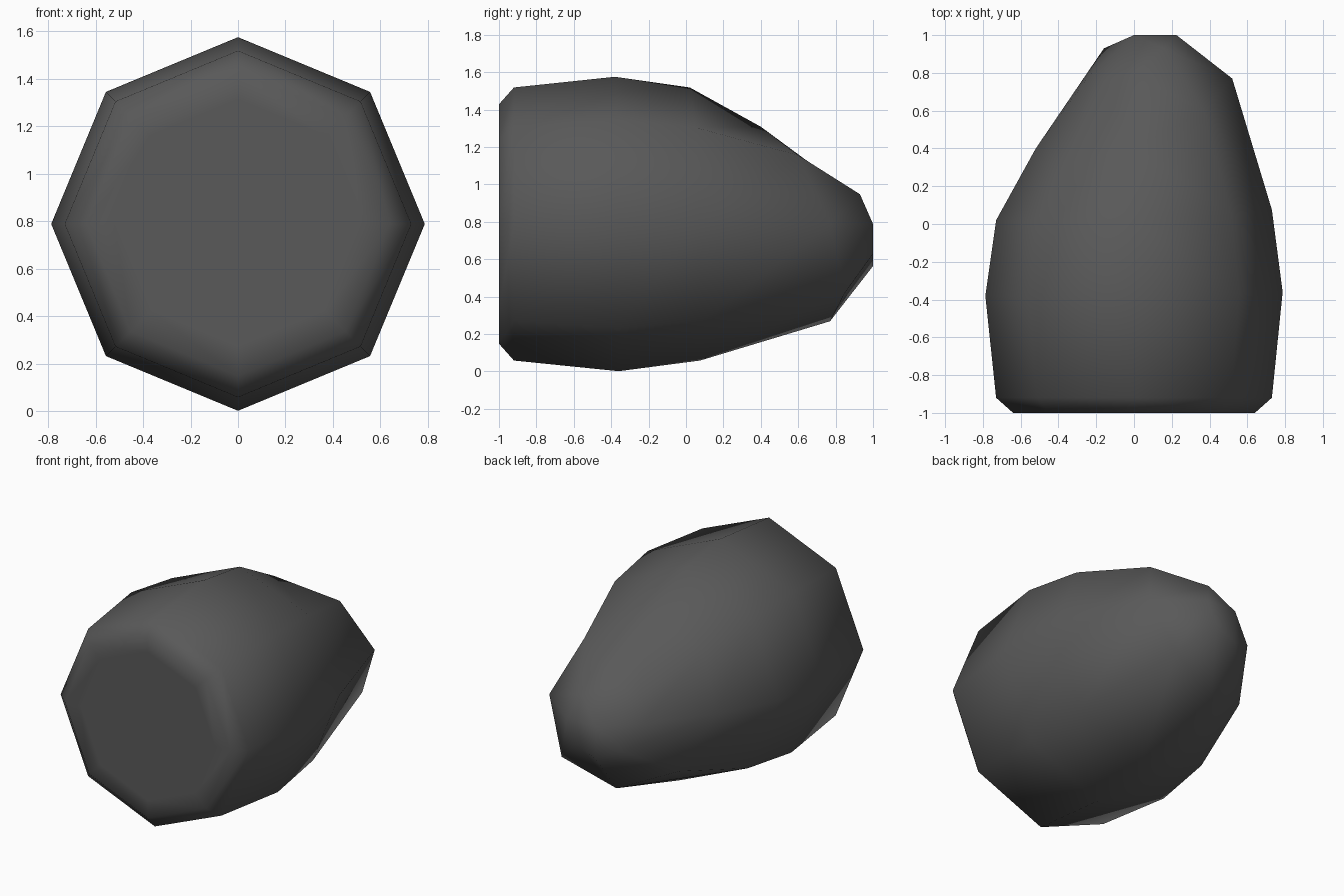
import bpy, bmesh, math

if "Cube" in bpy.data.objects:
    bpy.data.objects.remove(bpy.data.objects["Cube"])

CZ = 0.788          # height of the long axis
SIDES = 8

# rings along y: radius, then y at the low-right side, right/bottom,
# side diagonals, left/top and upper-left (the nose is skewed to low right)
rings = [
    (0.52, (-1.0,) * 5),
    (0.64, (-1.0,) * 5),
    (0.73, (-0.92,) * 5),
    (0.787, (-0.355, -0.36, -0.37, -0.38, -0.385)),
    (0.73, (0.09, 0.075, 0.05, 0.02, 0.01)),
    (0.52, (0.85, 0.77, 0.60, 0.40, 0.33)),
    (0.225, (1.0, 1.0, 0.93, 0.80, 0.75)),
]

bm = bmesh.new()
loops = []
for r, ys in rings:
    loop = []
    for i in range(SIDES):
        a = math.tau * i / SIDES
        step = min((i + 1) % SIDES, SIDES - (i + 1) % SIDES)  # steps from low-right corner
        loop.append(bm.verts.new((r * math.cos(a), ys[step], CZ + r * math.sin(a))))
    loops.append(loop)

# skin between rings
for a, b in zip(loops, loops[1:]):
    for i in range(SIDES):
        j = (i + 1) % SIDES
        bm.faces.new((a[i], a[j], b[j], b[i]))

# flat front and nose tip
for loop, y in ((loops[0], -1.0), (loops[-1], 1.0)):
    c = bm.verts.new((0, y, CZ))
    for i in range(SIDES):
        bm.faces.new((loop[i], loop[(i + 1) % SIDES], c))

bmesh.ops.recalc_face_normals(bm, faces=bm.faces)
for f in bm.faces:
    f.smooth = True

mesh = bpy.data.meshes.new("pebble")
bm.to_mesh(mesh)
bm.free()
mat = bpy.data.materials.new("dark grey")
mat.diffuse_color = (0.1, 0.1, 0.1, 1)
mat.use_nodes = True
mat.node_tree.nodes["Principled BSDF"].inputs["Base Color"].default_value = mat.diffuse_color
mesh.materials.append(mat)
bpy.context.collection.objects.link(bpy.data.objects.new("pebble", mesh))
